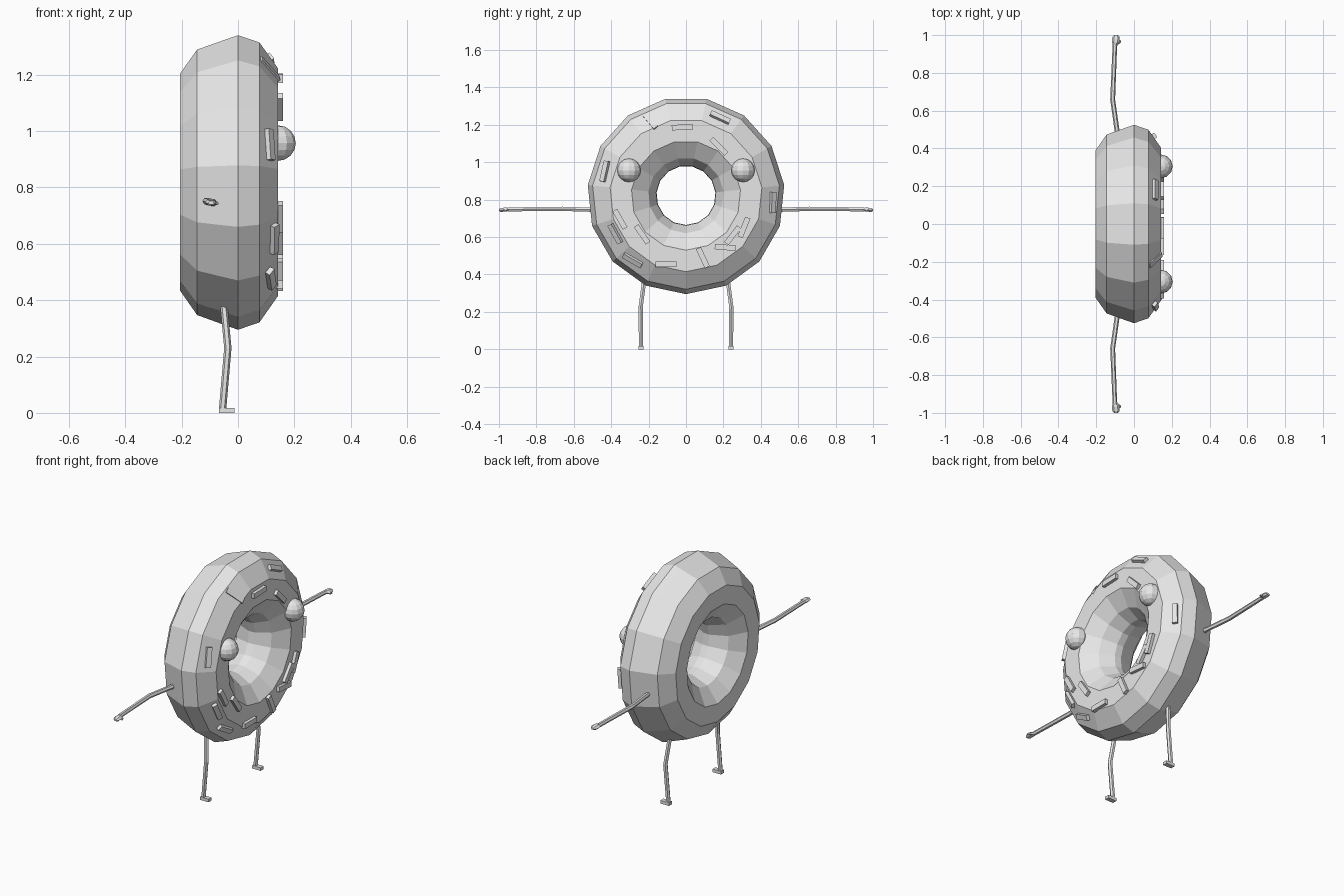
import bpy, bmesh, math
from mathutils import Vector, Matrix
from mathutils.bvhtree import BVHTree

if "Cube" in bpy.data.objects:
    bpy.data.objects.remove(bpy.data.objects["Cube"])

grey = bpy.data.materials.new("light grey")
grey.diffuse_color = (0.8, 0.8, 0.8, 1)
grey.use_nodes = True
grey.node_tree.nodes["Principled BSDF"].inputs["Base Color"].default_value = grey.diffuse_color


def finish(name, bm):
    bmesh.ops.recalc_face_normals(bm, faces=bm.faces)
    me = bpy.data.meshes.new(name)
    bm.to_mesh(me)
    bm.free()
    ob = bpy.data.objects.new(name, me)
    bpy.context.collection.objects.link(ob)
    me.materials.append(grey)
    return ob


def bridge(bm, rings, closed):
    n = len(rings[0])
    for k in range(len(rings) if closed else len(rings) - 1):
        a, b = rings[k], rings[(k + 1) % len(rings)]
        for i in range(n):
            j = (i + 1) % n
            bm.faces.new((a[i], a[j], b[j], b[i]))


def limb(name, points, radii, flat=1.0, sides=6):
    """Tube through points; flat squashes the section vertically."""
    bm = bmesh.new()
    pts = [Vector(p) for p in points]
    rings = []
    for k, p in enumerate(pts):
        d = (pts[min(k + 1, len(pts) - 1)] - pts[max(k - 1, 0)]).normalized()
        u = Vector((1, 0, 0))
        u = (u - d * u.dot(d)).normalized()
        v = d.cross(u) * flat
        rings.append([bm.verts.new(p + radii[k] * (u * math.cos(t) + v * math.sin(t)))
                      for t in (2 * math.pi * i / sides for i in range(sides))])
    bridge(bm, rings, False)
    bm.faces.new(rings[0])
    bm.faces.new(rings[-1])
    return finish(name, bm)


def box(name, size, matrix):
    bm = bmesh.new()
    bmesh.ops.create_cube(bm, size=1, matrix=matrix @ Matrix.Diagonal((*size, 1)))
    return finish(name, bm)


# Ring body: ten-sided section (x, radius) swept around 15 segments
CZ, N = 0.823, 15
section = [(0, 0.528), (0.076, 0.502), (0.142, 0.408), (0.142, 0.293), (0.078, 0.202),
           (0, 0.161), (-0.04, 0.158), (-0.14, 0.196), (-0.205, 0.285),
           (-0.205, 0.39), (-0.145, 0.476), (-0.04, 0.514)]
bm = bmesh.new()
rings = []
for i in range(N):
    a = -math.pi / 2 + 2 * math.pi * i / N
    rings.append([bm.verts.new((x, r * math.cos(a), CZ + r * math.sin(a))) for x, r in section])
bridge(bm, rings, True)
bmesh.ops.recalc_face_normals(bm, faces=bm.faces)
surface = BVHTree.FromBMesh(bm)
finish("ring_body", bm)

# Sprinkles laid on the face: y, z, angle in degrees, height above surface
sprinkles = [(.18, 1.235, -25, .006), (.176, 1.085, -45, .006), (-.02, 1.187, 2, .006),
             (-.19, 1.22, -55, -.006), (-.43, .95, 80, .006), (.46, .786, 90, .006),
             (-.353, .695, -60, .006), (-.374, .62, -62, .006), (-.235, .615, -55, .006),
             (-.283, .48, -27, .006), (-.107, .455, 0, .006), (.09, .49, -65, .006),
             (.21, .545, -5, .006), (.25, .61, 52, .006), (.31, .652, 68, .006)]
for i, (y, z, ang, lift) in enumerate(sprinkles):
    loc, nor, _, _ = surface.ray_cast(Vector((1, y, z)), Vector((-1, 0, 0)))
    t = math.radians(ang)
    along = Vector((0, math.cos(t), math.sin(t)))
    along = (along - nor * along.dot(nor)).normalized()
    rot = Matrix((along, nor.cross(along), nor)).transposed().to_4x4()
    box(f"sprinkle_{i + 1}", (0.112, 0.029, 0.024), Matrix.Translation(loc + nor * lift) @ rot)

for s, side in ((-1, "left"), (1, "right")):
    # Eye
    bm = bmesh.new()
    bmesh.ops.create_uvsphere(bm, u_segments=12, v_segments=8, radius=0.063,
                              matrix=Matrix.Translation((0.142, s * 0.305, 0.957)))
    finish(f"{side}_eye", bm)
    # Arm with a small mitten hand and thumb
    limb(f"{side}_arm", [(-.085, s * .46, .745), (-.113, s * .66, .751), (-.101, s * .955, .748)],
         [.013, .013, .012])
    limb(f"{side}_hand", [(-.101, s * .945, .748), (-.097, s * .965, .747),
                          (-.095, s * .99, .745), (-.095, s * 1.0, .745)],
         [.012, .021, .019, .011], 0.6)
    limb(f"{side}_thumb", [(-.092, s * .955, .746), (-.076, s * .965, .743), (-.072, s * .973, .742)],
         [.009, .008, .005], 0.8)
    # Leg and foot
    limb(f"{side}_leg", [(-.055, s * .215, .43), (-.036, s * .242, .23), (-.055, s * .241, .01)],
         [.013, .013, .013])
    box(f"{side}_foot", (.055, .027, .018), Matrix.Translation((-.04, s * .241, .009)))
